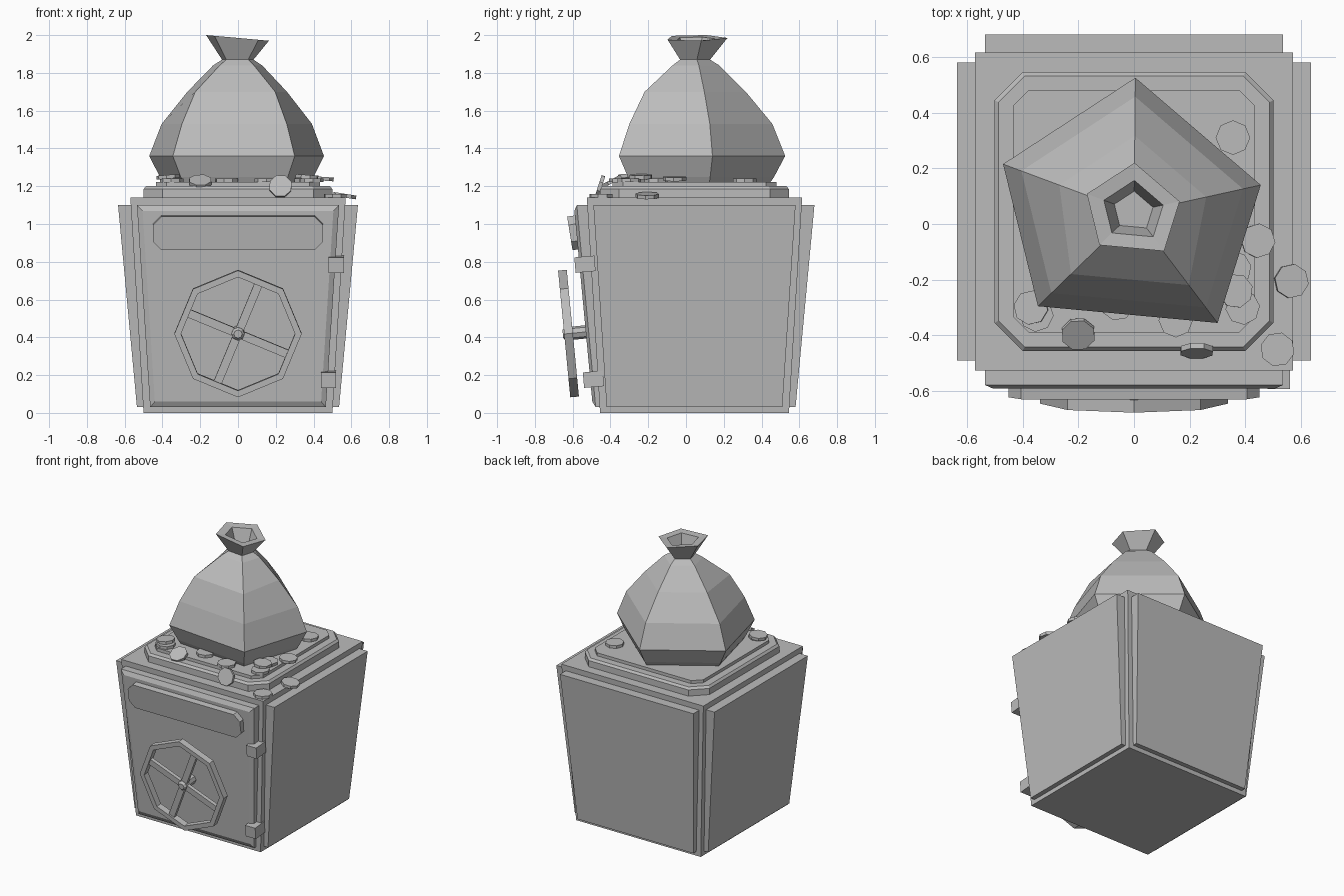
import bpy, bmesh
from math import radians, cos, sin, pi
from mathutils import Matrix, Vector

cube = bpy.data.objects.get("Cube")
if cube:
    bpy.data.objects.remove(cube)

grey = bpy.data.materials.new("plain grey")
grey.use_nodes = True
grey.diffuse_color = (0.5, 0.5, 0.5, 1)
grey.node_tree.nodes["Principled BSDF"].inputs["Base Color"].default_value = (0.5, 0.5, 0.5, 1)


def loft(name, rings, matrix=Matrix(), closed=False):
    """Skin matching rings of points; cap the ends, or join last to first."""
    bm = bmesh.new()
    loops = [[bm.verts.new(matrix @ Vector(p)) for p in ring] for ring in rings]
    pairs = list(zip(loops, loops[1:]))
    if closed:
        pairs.append((loops[-1], loops[0]))
    else:
        bm.faces.new(loops[0])
        bm.faces.new(loops[-1])
    n = len(loops[0])
    for a, b in pairs:
        for i in range(n):
            j = (i + 1) % n
            bm.faces.new((a[i], a[j], b[j], b[i]))
    bmesh.ops.recalc_face_normals(bm, faces=bm.faces)
    mesh = bpy.data.meshes.new(name)
    bm.to_mesh(mesh)
    bm.free()
    mesh.materials.append(grey)
    obj = bpy.data.objects.new(name, mesh)
    bpy.context.collection.objects.link(obj)
    return obj


def rect(hx, hy, z):
    return [(-hx, -hy, z), (hx, -hy, z), (hx, hy, z), (-hx, hy, z)]


def cut_rect(hx, hy, c, z):
    """Rectangle with its corners cut off."""
    pts = []
    for sx, sy in ((1, 1), (-1, 1), (-1, -1), (1, -1)):
        ends = [(sx * hx, sy * (hy - c), z), (sx * (hx - c), sy * hy, z)]
        pts += ends if sx == sy else ends[::-1]
    return pts


def ngon(n, r, z, turn=0.0):
    return [(r * cos(2 * pi * i / n + turn), r * sin(2 * pi * i / n + turn), z) for i in range(n)]


def place(x, y, z, rx=0, ry=0, rz=0):
    return (Matrix.Translation((x, y, z)) @ Matrix.Rotation(radians(rz), 4, "Z")
            @ Matrix.Rotation(radians(ry), 4, "Y") @ Matrix.Rotation(radians(rx), 4, "X"))


CY = 0.045  # depth centre of the safe body

# Tapered body
loft("safe_body", [rect(0.5, 0.5, 0), rect(0.57, 0.57, 1.14)], place(0, CY, 0))


# Four outer panels: each is a slab standing off one side of the body
def slab(top_w, bot_w, top_d, bot_d, z0, z1):
    return [(-bot_w, -bot_d, z0), (bot_w, -bot_d, z0), (top_w, -top_d, z1), (-top_w, -top_d, z1)]


for name, turn in (("left_panel", 90), ("back_panel", 180), ("right_panel", 270)):
    loft(name, [slab(0.535, 0.465, 0.54, 0.47, 0.03, 1.1),
                slab(0.535, 0.465, 0.635, 0.535, 0.03, 1.1)], place(0, CY, 0, rz=turn))
# Door with a bevelled rim
loft("door", [slab(0.535, 0.465, 0.54, 0.47, 0.03, 1.1),
              slab(0.535, 0.465, 0.623, 0.523, 0.03, 1.1),
              slab(0.505, 0.44, 0.636, 0.541, 0.06, 1.07)], place(0, CY, 0))

# Slot plate on the door, tipped slightly downward
loft("door_plate", [cut_rect(0.45, 0.09, 0.045, -0.05), cut_rect(0.45, 0.09, 0.045, 0)],
     place(0, -0.615, 0.95, rx=99))

# Handwheel
wheel = place(0, -0.622, 0.42, rx=95.5)
loft("wheel_rim", [ngon(8, 0.337, -0.023), ngon(8, 0.337, 0.023),
                   ngon(8, 0.302, 0.023), ngon(8, 0.302, -0.023)], wheel, closed=True)
for i in range(4):
    spoke = wheel @ Matrix.Rotation(radians(67.5 + 90 * i), 4, "Z") @ Matrix.Translation((0.16, 0, 0))
    loft("wheel_spoke", [rect(0.13, 0.022, -0.014), rect(0.13, 0.022, 0.012)], spoke)
loft("wheel_hub", [ngon(8, 0.035, -0.1), ngon(8, 0.035, 0.015), ngon(8, 0.022, 0.03)], wheel)

# Hinges
for x, y, z in ((0.52, -0.535, 0.787), (0.48, -0.49, 0.178)):
    loft("hinge", [rect(0.04, 0.053, -0.041), rect(0.04, 0.053, 0.041)], place(x, y, z, rx=5))

# Stepped lid
loft("lid_lower", [cut_rect(0.5, 0.5, 0.1, 1.13), cut_rect(0.5, 0.5, 0.1, 1.185),
                   cut_rect(0.487, 0.487, 0.095, 1.2)], place(0, CY, 0))
loft("lid_upper", [cut_rect(0.435, 0.435, 0.057, 1.19), cut_rect(0.435, 0.435, 0.057, 1.222)],
     place(0, CY, 0))

# Lumpy five-sided sack: one outline scaled up the height
outline = [(0.455, 0.1), (0.005, 0.485), (-0.47, 0.175), (-0.345, -0.335), (0.3, -0.395)]
rings = []
for z, s, front in ((1.222, 0.84, 1), (1.25, 0.88, 1), (1.36, 1, 1), (1.53, 0.86, 1),
                    (1.7, 0.57, 1.15), (1.84, 0.28, 1), (1.87, 0.18, 1)):
    rings.append([(x * s * (front if y < -0.2 else 1), 0.04 + y * s * (front if y < -0.2 else 1), z)
                  for x, y in outline])
# Flared, tilted mouth with a hollow inside
for z, s in ((1.985, 0.36), (1.98, 0.23), (1.88, 0.15)):
    rings.append([(x * s, 0.045 + y * s, z - 0.09 * x * s) for x, y in outline])
loft("sack", rings)

# Coins: x, y, z and tilt
coins = ((0.355, 0.31, 1.232, 0, 0), (0.445, -0.06, 1.24, 0, 4), (0.565, -0.205, 1.15, 0, 9),
         (0.515, -0.45, 1.15, 0, 0), (-0.2, -0.395, 1.225, 28, 0), (0.225, -0.455, 1.2, 72, 0),
         (0.365, -0.24, 1.25, 0, 4), (0.36, -0.16, 1.232, 0, 0), (0.39, -0.3, 1.232, 0, 0),
         (0.15, -0.345, 1.232, 0, 0), (-0.35, -0.325, 1.232, 0, 0), (-0.37, -0.3, 1.25, 0, -5),
         (-0.06, -0.285, 1.232, 0, 0))
for i, (x, y, z, rx, ry) in enumerate(coins):
    loft("coin", [ngon(8, 0.062, -0.01), ngon(8, 0.062, 0.01)],
         place(x, y, z, rx, ry) @ Matrix.Rotation(i * 0.7, 4, "Z"))
